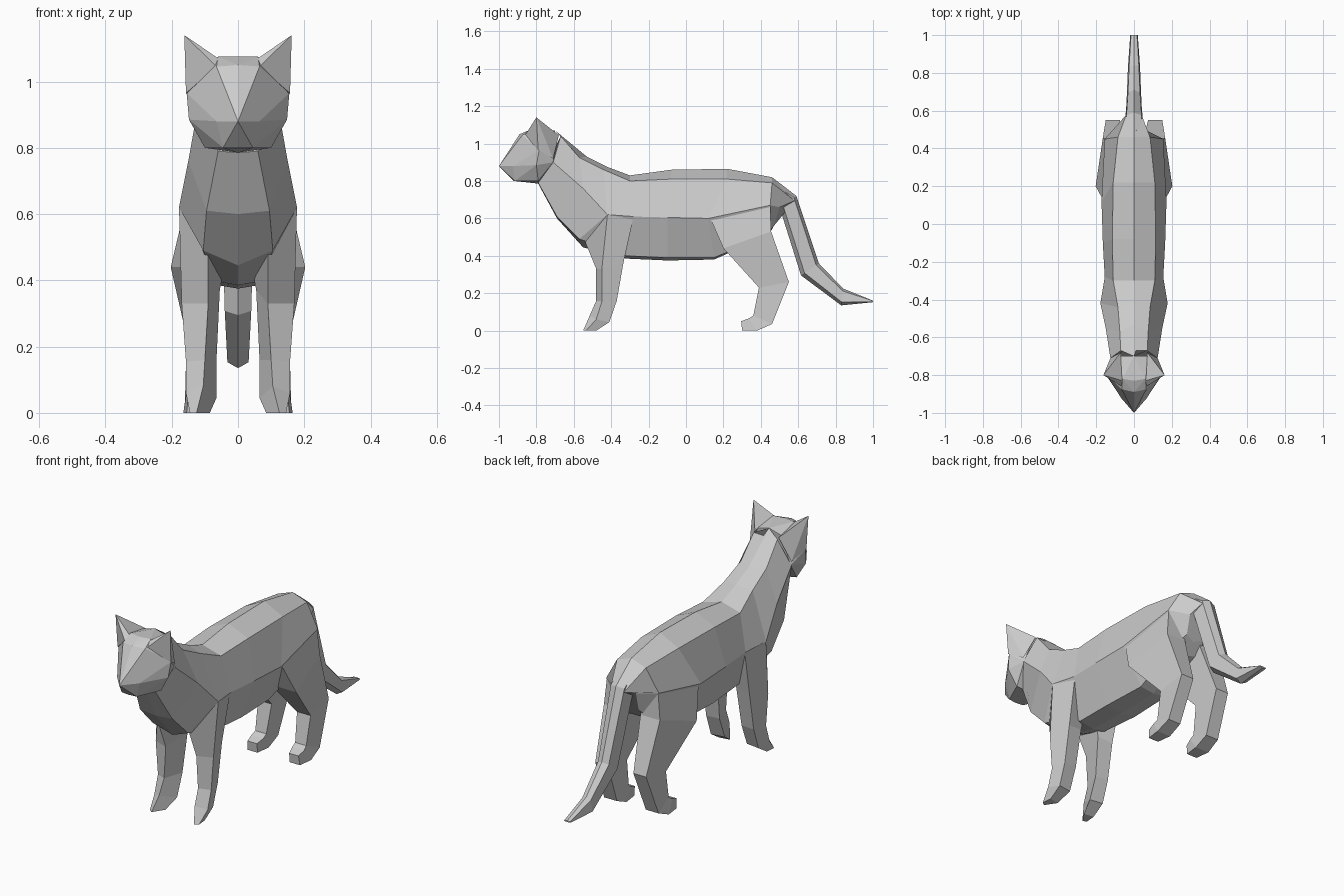
import bpy, bmesh


def finish(name, bm):
    bmesh.ops.recalc_face_normals(bm, faces=bm.faces[:])
    mesh = bpy.data.meshes.new(name)
    bm.to_mesh(mesh)
    bm.free()
    obj = bpy.data.objects.new(name, mesh)
    bpy.context.collection.objects.link(obj)
    return obj


def loft(name, rings, side=1):
    """Skin closed rings of points and cap both ends."""
    bm = bmesh.new()
    rows = [[bm.verts.new((x * side, y, z)) for x, y, z in r] for r in rings]
    n = len(rows[0])
    for a, b in zip(rows, rows[1:]):
        for i in range(n):
            j = (i + 1) % n
            bm.faces.new((a[i], a[j], b[j], b[i]))
    bm.faces.new(rows[0])
    bm.faces.new(rows[-1])
    return finish(name, bm)


def hull(name, points):
    bm = bmesh.new()
    for p in points:
        bm.verts.new(p)
    bmesh.ops.convex_hull(bm, input=bm.verts[:])
    loose = [v for v in bm.verts if not v.link_faces]
    bmesh.ops.delete(bm, geom=loose, context='VERTS')
    bmesh.ops.dissolve_limit(bm, angle_limit=0.05, verts=bm.verts[:], edges=bm.edges[:])
    return finish(name, bm)


def mirrored(half):
    """Close a half ring running from top centre to bottom centre."""
    return half + [(-x, y, z) for x, y, z in reversed(half[1:-1])]


# Neck and body: spine (y, z), back edge, flank, lower edge, belly (y, z)
sections = [
    ((-.70, 1.07), (.07, -.67, 1.04), (.125, -.71, .90), (.06, -.79, .79), (-.79, .785)),
    ((-.53, .93), (.075, -.57, .925), (.15, -.55, .76), (.095, -.69, .61), (-.69, .60)),
    ((-.42, .875), (.085, -.44, .86), (.178, -.42, .62), (.105, -.57, .49), (-.55, .445)),
    ((-.30, .83), (.11, -.30, .80), (.155, -.28, .61), (.08, -.32, .40), (-.32, .385)),
    ((-.08, .86), (.115, -.08, .81), (.165, -.10, .605), (.09, -.10, .39), (-.10, .375)),
    ((.22, .865), (.11, .22, .81), (.172, .12, .60), (.08, .15, .39), (.15, .38)),
    ((.46, .82), (.085, .46, .79), (.155, .45, .67), (.10, .42, .50), (.40, .49)),
    ((.59, .72), (.04, .58, .695), (.055, .50, .66), (.05, .47, .56), (.46, .54)),
]
loft("body", [mirrored([(0, *s[0]), s[1], s[2], s[3], (0, *s[4])]) for s in sections])

# Tail: top (y, z), bottom (y, z), half width
tail = [(.50, .79, .43, .66, .05), (.59, .72, .50, .66, .05), (.71, .36, .615, .295, .04),
        (.84, .225, .83, .135, .032), (1.0, .16, 1.0, .152, .02)]
rings = []
for ty, tz, by, bz, w in tail:
    def at(x, t):
        return (x, ty + (by - ty) * t, tz + (bz - tz) * t)
    rings.append(mirrored([at(0, 0), at(w * .8, .15), at(w, .8), at(0, 1)]))
loft("tail", rings)

# Head
head = [(0, -1.0, .88), (0, -.95, .945), (0, -.89, 1.05), (0, -.83, 1.075),
        (0, -.70, 1.07), (0, -.92, .80), (0, -.78, .785)]
for x, y, z in [(.065, -.925, .88), (.065, -.875, 1.045), (.06, -.82, 1.075), (.045, -.915, .80),
                (.10, -.79, .80), (.148, -.80, .885), (.155, -.785, .965),
                (.12, -.71, .90), (.07, -.70, 1.05)]:
    head += [(x, y, z), (-x, y, z)]
hull("head", head)

# Foreleg rings: front ridge, outer, back, inner
fore = [
    [(.09, -.55, .50), (.178, -.42, .62), (.15, -.28, .61), (.04, -.34, .45)],
    [(.09, -.48, .33), (.17, -.45, .33), (.14, -.335, .36), (.055, -.345, .37)],
    [(.10, -.48, .16), (.157, -.45, .155), (.14, -.37, .16), (.065, -.375, .16)],
    [(.105, -.515, .08), (.157, -.48, .06), (.14, -.41, .045), (.065, -.42, .045)],
    [(.125, -.55, 0), (.145, -.535, 0), (.14, -.48, 0), (.085, -.49, 0)],
]

# Hind leg: front (x, y, z), back (x, y, z), inner x
hind = [
    (.165, .13, .60, .15, .45, .68, .05),
    (.203, .20, .44, .165, .455, .53, .05),
    (.155, .39, .23, .15, .55, .26, .075),
    (.15, .36, .08, .16, .46, .035, .085),
    (.155, .335, .065, .165, .38, 0, .085),
    (.15, .295, .05, .155, .30, 0, .095),
]
hind_rings = [[(fx, fy, fz), (bx, by, bz), (i, by, bz), (i, fy, fz)]
              for fx, fy, fz, bx, by, bz, i in hind]

for side, label in ((1, "right"), (-1, "left")):
    loft("front_leg_" + label, fore, side)
    loft("hind_leg_" + label, hind_rings, side)
    # Ears
    ear = [(.162, -.80, 1.14), (.06, -.83, 1.07), (.065, -.86, 1.045), (.157, -.79, .965),
           (.125, -.71, .92), (.07, -.68, 1.045)]
    hull("ear_" + label, [(x * side, y, z) for x, y, z in ear])
